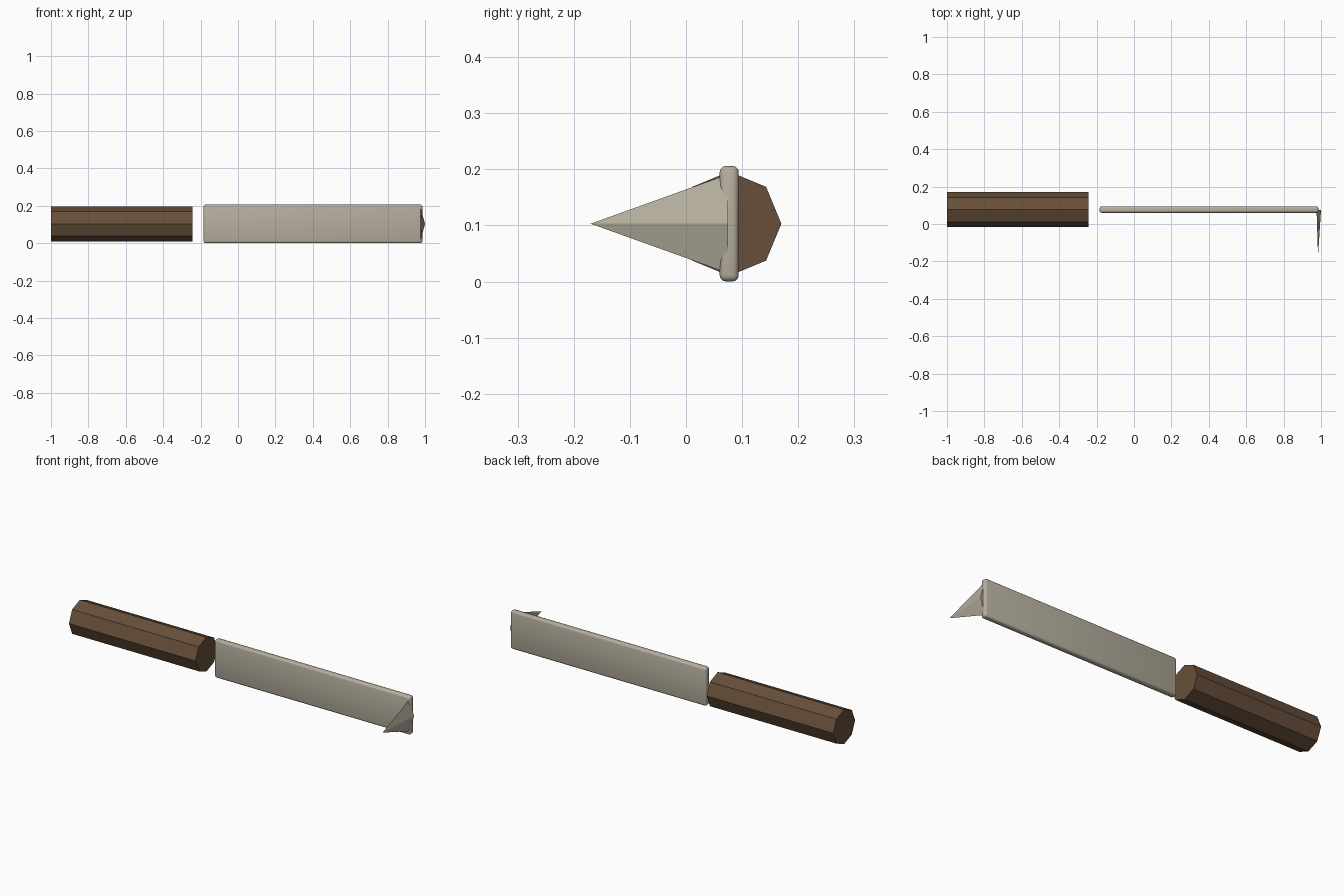
import bpy, math
from mathutils import Matrix

if "Cube" in bpy.data.objects:
    bpy.data.objects.remove(bpy.data.objects["Cube"])

CY, CZ = 0.077, 0.103  # shared long axis


def material(name, rgb):
    m = bpy.data.materials.new(name)
    m.diffuse_color = (*rgb, 1)
    m.use_nodes = True
    m.node_tree.nodes["Principled BSDF"].inputs["Base Color"].default_value = m.diffuse_color
    return m


wood = material("dark_wood", (0.135, 0.078, 0.043))
steel = material("dull_steel", (0.47, 0.43, 0.345))


def finish(name, mat):
    ob = bpy.context.object
    ob.name = name
    ob.data.materials.append(mat)
    return ob


# Handle: octagonal prism along x, corners pointing at +-y and +-z
bpy.ops.mesh.primitive_cylinder_add(vertices=8, radius=0.093, depth=0.757)
handle = finish("handle", wood)
handle.data.transform(Matrix.Rotation(math.pi / 2, 4, 'Y'))
handle.location = (-0.6215, CY, CZ)

# Blade: thin slab with rounded edges, smooth shaded
x0, x1 = -0.184, 0.986
bpy.ops.mesh.primitive_cube_add(size=1)
blade = finish("blade", steel)
blade.data.transform(Matrix.Diagonal((x1 - x0, 0.034, 0.206, 1)))
blade.location = ((x0 + x1) / 2, CY, CZ)
bevel = blade.modifiers.new("rounded_edges", 'BEVEL')
bevel.width = 0.011
bevel.segments = 3
bpy.ops.object.shade_smooth()

# Spike: flattened three-sided pyramid at the blade end, pointing to -y
bpy.ops.mesh.primitive_cone_add(vertices=3, radius1=1, radius2=0, depth=0.245)
spike = finish("spike", steel)
me = spike.data
me.transform(Matrix.Rotation(math.pi / 2, 4, 'X'))  # apex towards -y
# put one base corner on +x, then flatten
corners = [v for v in me.vertices if v.co.y > 0]
for i, v in enumerate(sorted(corners, key=lambda v: math.atan2(v.co.z, v.co.x))):
    a = (i - 1) * 2 * math.pi / 3
    v.co.x, v.co.z = 0.016 * math.cos(a), 0.1016 * math.sin(a)
spike.location = (0.984, -0.0475, CZ)
